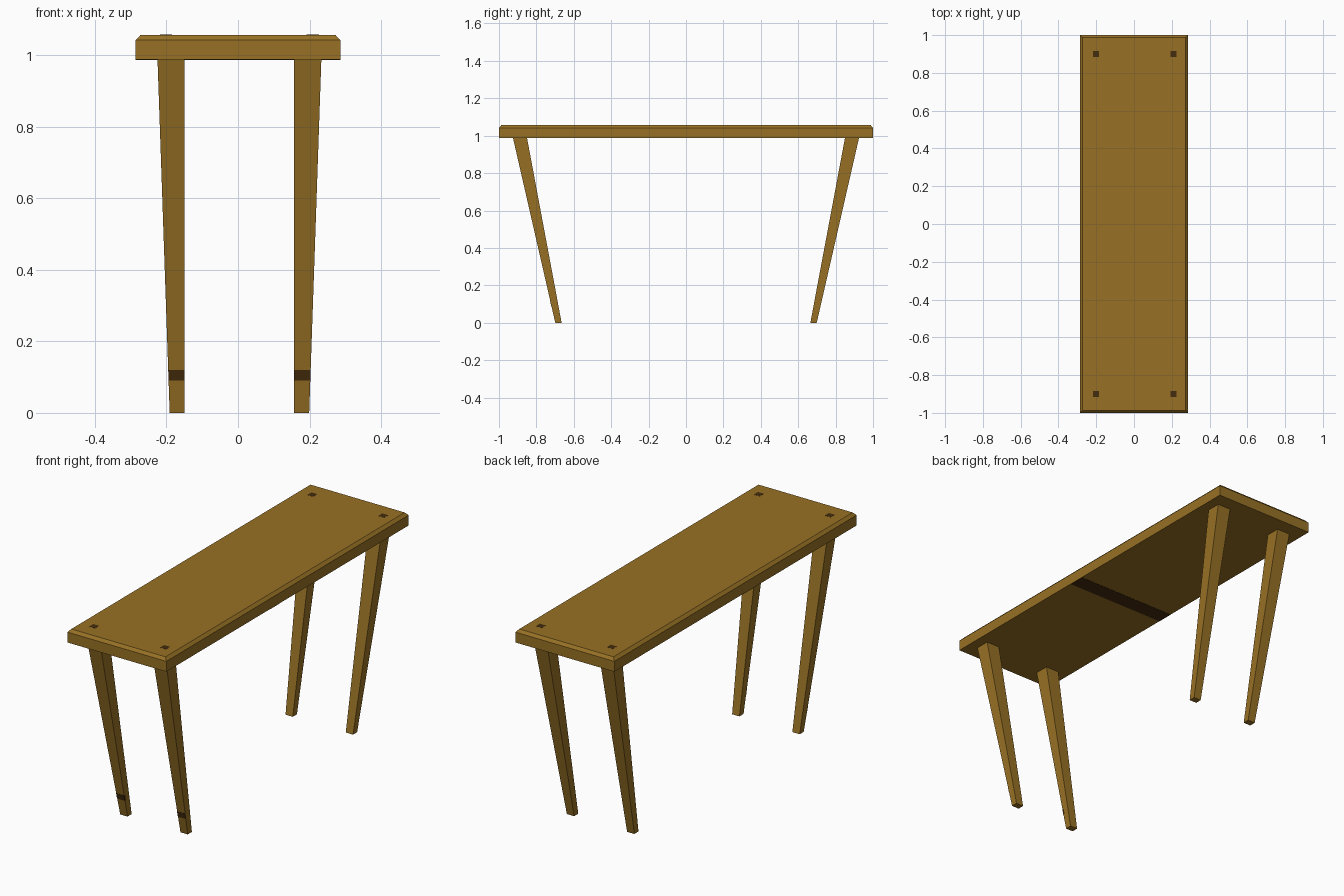
import bpy, bmesh

if "Cube" in bpy.data.objects:
    bpy.data.objects.remove(bpy.data.objects["Cube"])

wood = bpy.data.materials.new("brown wood")
wood.diffuse_color = (0.314, 0.165, 0.018, 1)
wood.use_nodes = True
wood.node_tree.nodes["Principled BSDF"].inputs["Base Color"].default_value = wood.diffuse_color
dark = bpy.data.materials.new("dark brown")
dark.diffuse_color = (0.058, 0.025, 0.004, 1)
dark.use_nodes = True
dark.node_tree.nodes["Principled BSDF"].inputs["Base Color"].default_value = dark.diffuse_color


def loft(name, sections, material=wood):
    """Closed solid through rectangles given as (x0, x1, y0, y1, z), bottom to top."""
    bm = bmesh.new()
    rings = [[bm.verts.new(p) for p in ((x0, y0, z), (x1, y0, z), (x1, y1, z), (x0, y1, z))]
             for x0, x1, y0, y1, z in sections]
    bm.faces.new(rings[0][::-1])
    bm.faces.new(rings[-1])
    for a, b in zip(rings, rings[1:]):
        for i in range(4):
            j = (i + 1) % 4
            bm.faces.new((a[i], a[j], b[j], b[i]))
    bmesh.ops.recalc_face_normals(bm, faces=bm.faces)
    mesh = bpy.data.meshes.new(name)
    bm.to_mesh(mesh)
    bm.free()
    mesh.materials.append(material)
    obj = bpy.data.objects.new(name, mesh)
    bpy.context.collection.objects.link(obj)
    return obj


# Tabletop with a chamfered upper edge
loft("tabletop", [(-0.286, 0.286, -1.0, 1.0, 0.988),
                  (-0.286, 0.286, -1.0, 1.0, 1.042),
                  (-0.272, 0.272, -0.987, 0.987, 1.057)])

# Dark strip across the underside
strip = (-0.286, 0.286, -0.145, -0.06)
loft("underside_strip", [(*strip, 0.987), (*strip, 0.989)], dark)

# Four tapered legs, leaning inward towards the floor, let into the top
SHIFT = 0.004  # the pairs sit slightly off centre
for sx, side in ((-1, "left"), (1, "right")):
    for sy, end in ((-1, "front"), (1, "back")):
        def section(xi, xo, yi, yo, z):
            x = sorted((sx * xi + SHIFT, sx * xo + SHIFT))
            y = sorted((sy * yi, sy * yo))
            return (*x, *y, z)
        loft(f"{end}_{side}_leg", [section(0.153, 0.195, 0.665, 0.699, 0.0),
                                   section(0.153, 0.229, 0.850, 0.925, 0.988),
                                   section(0.153, 0.231, 0.859, 0.935, 1.035)])
        # Small dark inlay above each leg
        loft(f"{end}_{side}_inlay", [section(0.188, 0.222, 0.883, 0.917, z)
                                     for z in (1.056, 1.0575)], dark)
        # Dark band on the outer face of each front leg
        if sy < 0:
            loft(f"{side}_leg_band", [section(0.153, 0.195 + 0.0344 * z, 0.69 + 0.2287 * z,
                                              0.700 + 0.2287 * z, z) for z in (0.09, 0.12)], dark)
